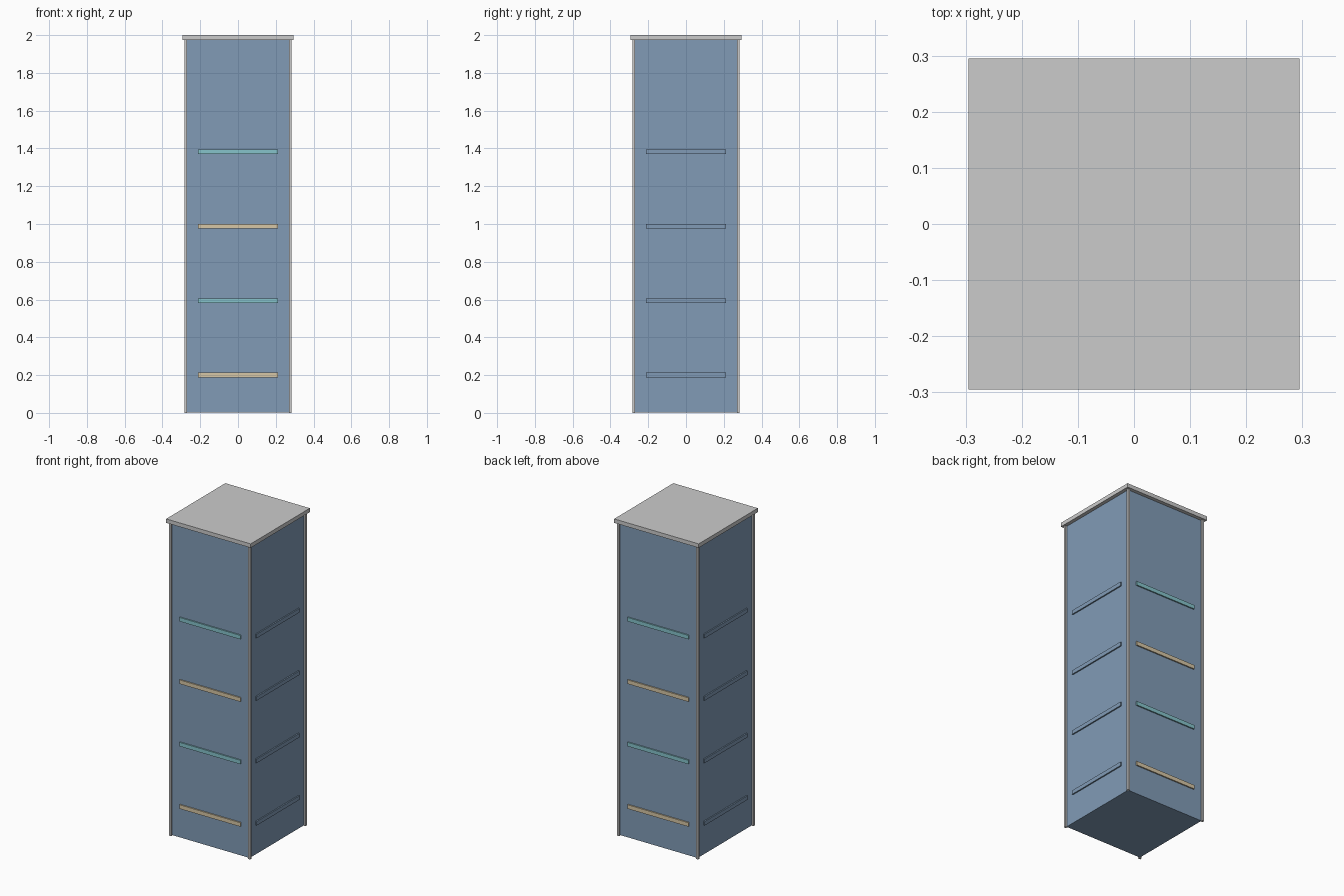
import bpy
from mathutils import Matrix
from math import pi

if "Cube" in bpy.data.objects:
    bpy.data.objects.remove(bpy.data.objects["Cube"])


def material(name, rgb):
    m = bpy.data.materials.new(name)
    m.diffuse_color = (*rgb, 1)
    m.use_nodes = True
    m.node_tree.nodes["Principled BSDF"].inputs["Base Color"].default_value = m.diffuse_color
    return m


BLUE = material("panel_blue", (0.22, 0.33, 0.47))
TAN = material("strip_tan", (0.68, 0.57, 0.38))
TEAL = material("strip_teal", (0.24, 0.55, 0.60))


def box(name, lo, hi, mat=None, turn=0.0):
    """Box between two corners, turned about the z axis."""
    bpy.ops.mesh.primitive_cube_add(size=1)
    ob = bpy.context.object
    ob.name = name
    size = [b - a for a, b in zip(lo, hi)]
    mid = [(a + b) / 2 for a, b in zip(lo, hi)]
    ob.data.transform(Matrix.Rotation(turn, 4, 'Z') @ Matrix.Translation(mid)
                      @ Matrix.Diagonal((*size, 1)))
    if mat:
        ob.data.materials.append(mat)
    return ob


BODY, POST, CAP = 0.272, 0.283, 0.295
ROOF = 1.975

# main tower and overhanging roof slab
box("tower_body", (-BODY, -BODY, 0.003), (BODY, BODY, ROOF), BLUE)
box("roof_slab", (-CAP, -CAP, ROOF), (CAP, CAP, 2.0))

sides = ("front", "right", "back", "left")
for i, side in enumerate(sides):
    turn = i * pi / 2
    # slim corner post
    box(f"corner_post_{i + 1}", (BODY - 0.003, -POST, 0), (POST, -BODY + 0.003, ROOF), None, turn)
    # floor strips: alternating colours front and back, blue on the sides
    for k in range(4):
        z = 0.2 + 0.394 * k
        mat = (TAN, TEAL)[k % 2] if i % 2 == 0 else BLUE
        box(f"{side}_floor_strip_{k + 1}", (-0.213, -BODY - 0.008, z - 0.0125),
            (0.213, -BODY + 0.003, z + 0.0125), mat, turn)
